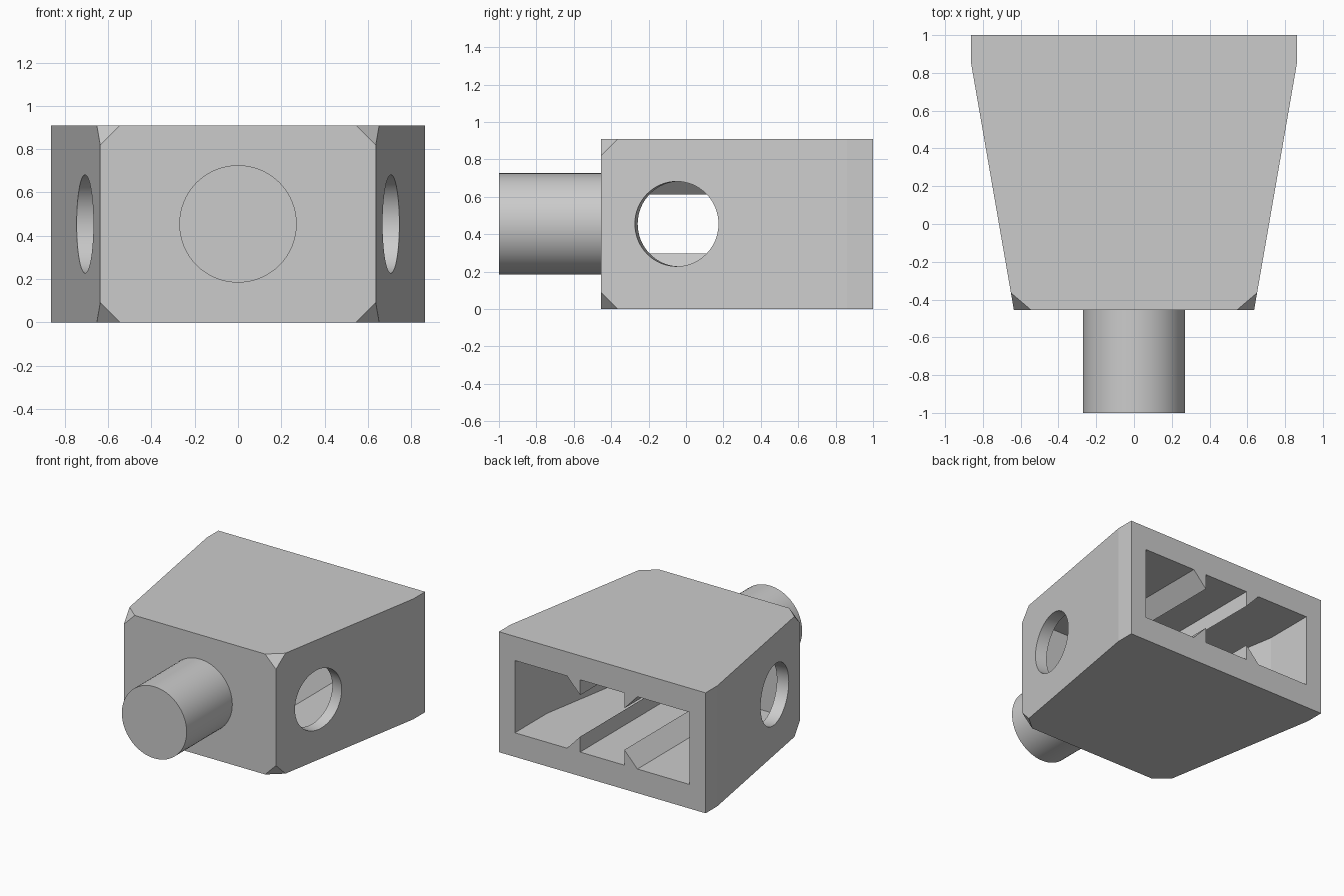
import bpy, bmesh, math
from mathutils import Matrix

if "Cube" in bpy.data.objects:
    bpy.data.objects.remove(bpy.data.objects["Cube"], do_unlink=True)

H = 0.91             # body height
MID = H / 2
FRONT = -0.455       # front face of the body
SIDES = (-1, 1)
SLOPE = math.atan2(0.228, 1.315)   # taper of the side walls

grey = bpy.data.materials.new("plain grey")
grey.use_nodes = True
colour = (0.6, 0.6, 0.6, 1)
grey.diffuse_color = colour
grey.node_tree.nodes["Principled BSDF"].inputs["Base Color"].default_value = colour


def outer_x(y):
    """Half width of the body at depth y."""
    return 0.864 - max(0, 0.86 - y) * math.tan(SLOPE)


def add_object(name, bm):
    bmesh.ops.recalc_face_normals(bm, faces=bm.faces)
    mesh = bpy.data.meshes.new(name)
    bm.to_mesh(mesh)
    bm.free()
    mesh.materials.append(grey)
    ob = bpy.data.objects.new(name, mesh)
    bpy.context.collection.objects.link(ob)
    return ob


def cylinder(name, radius, depth, matrix):
    bm = bmesh.new()
    bmesh.ops.create_cone(bm, cap_ends=True, segments=64, radius1=radius,
                          radius2=radius, depth=depth, matrix=matrix)
    return add_object(name, bm)


def cut(target, cutter):
    mod = target.modifiers.new("cut", 'BOOLEAN')
    mod.operation = 'DIFFERENCE'
    mod.solver = 'EXACT'
    mod.object = cutter
    cutter.hide_render = True
    activate(target)
    bpy.ops.object.modifier_apply(modifier=mod.name)
    bpy.data.objects.remove(cutter, do_unlink=True)


def activate(ob):
    bpy.ops.object.select_all(action='DESELECT')
    ob.select_set(True)
    bpy.context.view_layer.objects.active = ob


# Tapered body with clipped front corners
C = 0.091
bm = bmesh.new()
for sx in SIDES:
    for sz in SIDES:
        w = outer_x(FRONT)
        for x, y, z in ((outer_x(1), 1, MID), (outer_x(1), 0.86, MID),
                        (w - C, FRONT, MID), (w, FRONT, MID - C),
                        (outer_x(FRONT + C), FRONT + C, MID)):
            bm.verts.new((sx * x, y, MID + sz * z))
bmesh.ops.convex_hull(bm, input=bm.verts)
bmesh.ops.dissolve_limit(bm, angle_limit=0.01, verts=bm.verts, edges=bm.edges)
body = add_object("body", bm)


# Rear cavity: four wedge rails run along its floor and ceiling
def cavity_section(width):
    quarter = [(width, 0.273), (0.294, 0.273), (0.185, 0.157), (0.185, 0.273)]
    top = quarter + [(-x, z) for x, z in reversed(quarter)]
    return top + [(x, -z) for x, z in reversed(top)]


BACK_WALL = -0.273
inner = 0.09 / math.cos(SLOPE)
bend = 0.86 - (0.864 - inner - 0.73) / math.tan(SLOPE)
bm = bmesh.new()
rings = []
for y, width in ((1.1, 0.73), (bend, 0.73), (BACK_WALL, outer_x(BACK_WALL) - inner)):
    rings.append([bm.verts.new((x, y, MID + z)) for x, z in cavity_section(width)])
for a, b in zip(rings, rings[1:]):
    for i in range(len(a)):
        j = (i + 1) % len(a)
        bm.faces.new((a[i], a[j], b[j], b[i]))
bm.faces.new(rings[0])
bm.faces.new(rings[-1])
cut(body, add_object("cavity_cutter", bm))

# Round holes square to each sloping side wall
for s in SIDES:
    place = (Matrix.Translation((s * outer_x(-0.05), -0.05, MID))
             @ Matrix.Rotation(-s * SLOPE, 4, 'Z')
             @ Matrix.Rotation(math.pi / 2, 4, 'Y'))
    cut(body, cylinder("hole_cutter", 0.227, 0.3, place))

# Front peg, sunk a little into the body
peg_end = FRONT + 0.05
peg = cylinder("front_peg", 0.271, peg_end + 1,
               Matrix.Translation((0, (peg_end - 1) / 2, MID))
               @ Matrix.Rotation(math.pi / 2, 4, 'X'))

for ob in (body, peg):
    activate(ob)
    bpy.ops.object.shade_smooth_by_angle(angle=math.radians(8))
